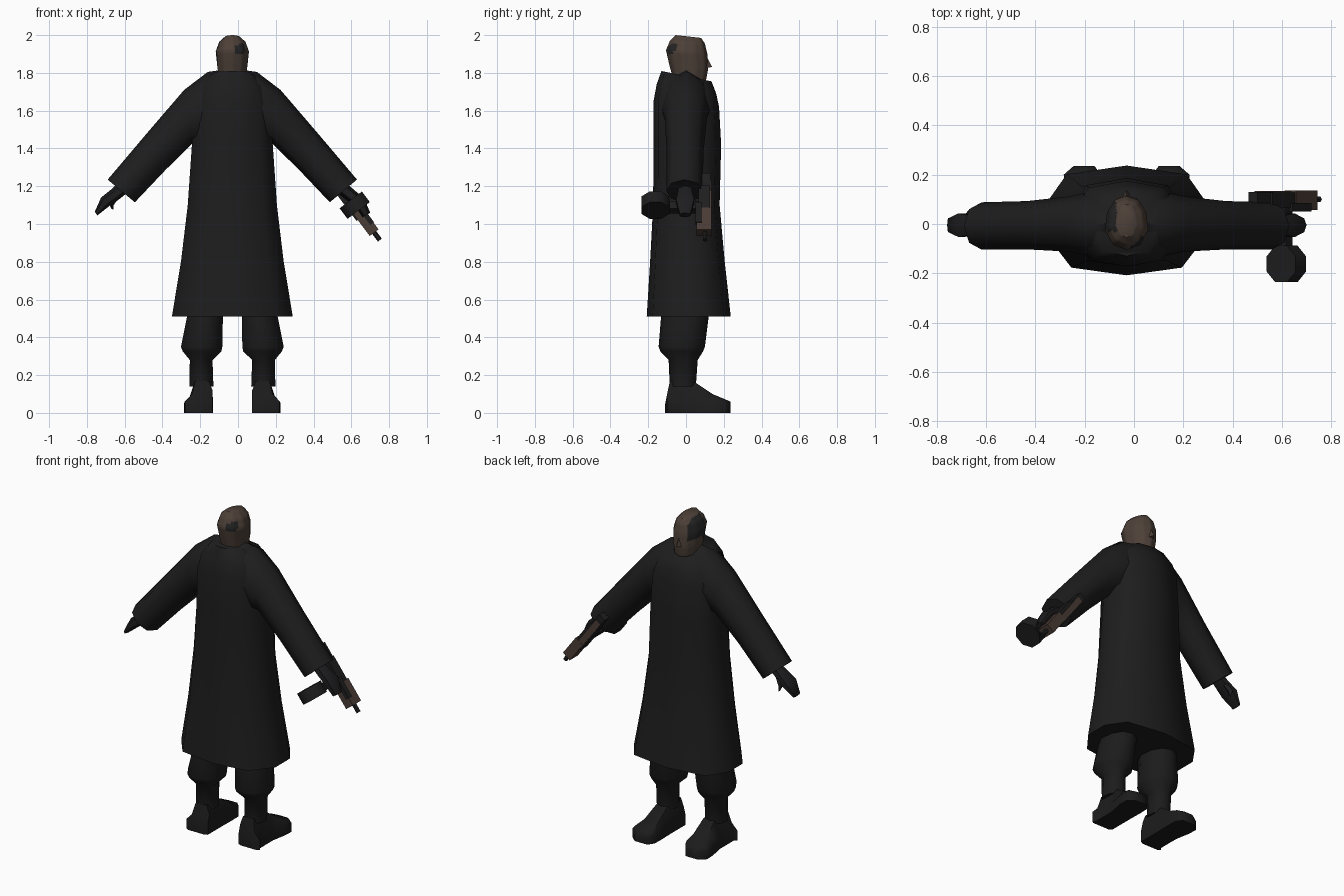
import bpy, bmesh, math
from mathutils import Vector, Matrix

if "Cube" in bpy.data.objects:
    bpy.data.objects.remove(bpy.data.objects["Cube"])

CX = -0.03  # body centre line


def material(name, rgb):
    m = bpy.data.materials.new(name)
    m.diffuse_color = (*rgb, 1)
    m.use_nodes = True
    m.node_tree.nodes["Principled BSDF"].inputs["Base Color"].default_value = m.diffuse_color
    return m


COAT = material("coat black", (0.0125, 0.0125, 0.0125))
CLOTH = material("trouser black", (0.0115, 0.0115, 0.012))
GLOVE = material("glove black", (0.0125, 0.0125, 0.014))
SKIN = material("skin brown", (0.075, 0.052, 0.04))
PATCH = material("dark patch", (0.017, 0.017, 0.017))
METAL = material("gun metal", (0.013, 0.013, 0.014))
WOOD = material("gun brown", (0.07, 0.045, 0.036))


def finish(name, bm, mats, angle=60):
    bmesh.ops.recalc_face_normals(bm, faces=bm.faces)
    me = bpy.data.meshes.new(name)
    bm.to_mesh(me)
    bm.free()
    for m in mats:
        me.materials.append(m)
    ob = bpy.data.objects.new(name, me)
    bpy.context.collection.objects.link(ob)
    bpy.ops.object.select_all(action='DESELECT')
    ob.select_set(True)
    bpy.context.view_layer.objects.active = ob
    bpy.ops.object.shade_smooth_by_angle(angle=math.radians(angle))
    return ob


def loft(rings):
    """Skin a list of equal-length point rings and cap both ends."""
    bm = bmesh.new()
    vs = [[bm.verts.new(p) for p in r] for r in rings]
    n = len(vs[0])
    for a, b in zip(vs, vs[1:]):
        for i in range(n):
            j = (i + 1) % n
            bm.faces.new((a[i], a[j], b[j], b[i]))
    bm.faces.new(vs[0])
    bm.faces.new(vs[-1])
    return bm


BOXY = [(0, -1), (.7, -.86), (1, -.3), (1, .35), (.76, .84), (0, 1)]
ROUND = [(0, -1), (.62, -.8), (1, -.25), (.9, .4), (.55, .85), (0, 1)]


def flat_ring(half, z, hx, yb, yf, zf=None, cx=CX):
    """Horizontal ring from a half outline, with the front at height zf."""
    zf = z if zf is None else zf
    full = half + [(-x, y) for x, y in half[-2:0:-1]]
    return [(cx + hx * x, (yb + yf) / 2 + y * (yf - yb) / 2,
             z + (zf - z) * (y + 1) / 2) for x, y in full]


def limb_ring(top, bottom, w, cy, n=8):
    """Ring across a limb between two (x, z) outline points."""
    t, b = Vector((top[0], cy, top[1])), Vector((bottom[0], cy, bottom[1]))
    pts = []
    for i in range(n):
        a = 2 * math.pi * i / n
        pts.append((t + b) / 2 + (t - b) / 2 * math.cos(a) + Vector((0, w * math.sin(a), 0)))
    return pts


def limb(name, s, sections, mat, n=8):
    rings = [limb_ring((CX + s * t[0], t[1]), (CX + s * b[0], b[1]), w, cy, n)
             for t, b, w, cy in sections]
    return finish(name, loft(rings), [mat])


# Long coat
finish("coat", loft([
    flat_ring(BOXY, 0.51, 0.32, -0.208, 0.237),
    flat_ring(BOXY, 0.80, 0.272, -0.19, 0.205),
    flat_ring(BOXY, 1.10, 0.236, -0.174, 0.178),
    flat_ring(BOXY, 1.42, 0.214, -0.172, 0.186),
    flat_ring(BOXY, 1.65, 0.205, -0.172, 0.175, 1.62),
    flat_ring(BOXY, 1.74, 0.18, -0.155, 0.16, 1.69),
    flat_ring(BOXY, 1.81, 0.115, -0.13, 0.135, 1.755),
]), [COAT], 80)

# Head with a few dark painted areas
bm = loft([
    flat_ring(ROUND, 1.70, 0.058, -0.07, 0.07),
    flat_ring(ROUND, 1.80, 0.073, -0.077, 0.106, 1.76),
    flat_ring(ROUND, 1.85, 0.080, -0.09, 0.117, 1.82),
    flat_ring(ROUND, 1.92, 0.088, -0.106, 0.113, 1.90),
    flat_ring(ROUND, 1.97, 0.070, -0.085, 0.10, 1.955),
    flat_ring(ROUND, 2.00, 0.036, -0.055, 0.08, 1.985),
])
bmesh.ops.subdivide_edges(bm, edges=bm.edges, cuts=3, use_grid_fill=True)
for f in bm.faces:
    c = f.calc_center_median()
    side = c.x < -0.07 and -0.03 < c.y < 0.095 and 1.865 < c.z < 1.985
    back = c.y < -0.05 and -0.02 < c.x < 0.036 and 1.90 < c.z < 1.95
    f.material_index = 1 if side or back else 0
finish("head", bm, [SKIN, PATCH], 50)

# Nose
bm = bmesh.new()
for p in [(-.018, .108, 1.825), (.018, .108, 1.825), (0, .108, 1.89), (0, .138, 1.832)]:
    bm.verts.new((CX + p[0], p[1], p[2]))
bmesh.ops.convex_hull(bm, input=bm.verts)
finish("nose", bm, [SKIN])

for s, side in ((-1, "left"), (1, "right")):
    # Sleeve
    limb(side + "_sleeve", s, [
        ((0.06, 1.815), (0.10, 1.42), 0.13, 0.0),
        ((0.13, 1.805), (0.17, 1.42), 0.13, 0.0),
        ((0.255, 1.71), (0.212, 1.425), 0.112, 0.0),
        ((0.45, 1.483), (0.355, 1.285), 0.098, -0.005),
        ((0.66, 1.235), (0.516, 1.115), 0.096, -0.008),
    ], COAT)

    # Hand and thumb
    tip = ((0.728, 1.065), (0.715, 1.045)) if s < 0 else ((0.73, 1.06), (0.69, 1.035))
    limb(side + "_hand", s, [
        ((0.60, 1.22), (0.55, 1.17), 0.038, -0.005),
        ((0.645, 1.18), (0.60, 1.13), 0.045, -0.005),
        ((0.695, 1.14), (0.645, 1.10), 0.055, -0.005),
        (*tip, 0.032, -0.005),
    ], GLOVE, 6)
    limb(side + "_thumb", s, [
        ((0.635, 1.15), (0.60, 1.14), 0.018, 0.025),
        ((0.655, 1.11), (0.628, 1.10), 0.018, 0.038),
        ((0.640, 1.08), (0.628, 1.075), 0.01, 0.042),
    ], GLOVE, 4)

    # Trouser leg
    rows = [(0.56, .045, .235, -.13, .125), (0.51, .05, .24, -.132, .12),
            (0.35, .053, .272, -.145, .10), (0.325, .058, .262, -.135, .09),
            (0.28, .105, .225, -.092, .062), (0.14, .10, .228, -.086, .052)]
    finish(side + "_leg", loft([
        flat_ring(ROUND, z, (b - a) / 2, yb, yf, cx=CX + s * (a + b) / 2)
        for z, a, b, yb, yf in rows]), [CLOTH])

    # Boot, swept from heel to toe
    foot = [(-.11, .125, .235, .05), (-.10, .105, .25, .10), (-.085, .105, .235, .17),
            (.05, .105, .235, .16), (.14, .103, .252, .10),
            (.20, .105, .255, .075), (.235, .13, .215, .06)]
    rings = []
    for y, a, b, h in foot:
        m = 0.018 + 0.02 * (h > 0.09)
        sec = [(a, 0), (b, 0), (b, min(.06, h * .7)), (b - m, h), (a + m / 2, h), (a, h * .7)]
        rings.append([(CX + s * u, y, z) for u, z in sec])
    finish(side + "_boot", loft(rings), [CLOTH])

# Gun frame: local x runs toward the muzzle, local y is world y
d, p = Vector((0.6, 0, -0.8)), Vector((0.8, 0, 0.6))
GUN = Matrix.Translation((0.61, 0, 1.09)) @ Matrix((d, (0, 1, 0), p)).transposed().to_4x4()


def gun_box(name, x, y, z, mat):
    bm = bmesh.new()
    bmesh.ops.create_cube(bm, size=1)
    for v in bm.verts:
        v.co = GUN @ Vector([(r[0] + r[1]) / 2 + c * (r[1] - r[0])
                             for r, c in zip((x, y, z), v.co)])
    return finish(name, bm, [mat], 30)


def gun_tube(name, centre, r, length, sides, mat):
    bm = bmesh.new()
    bmesh.ops.create_cone(bm, cap_ends=True, segments=sides, radius1=r, radius2=r, depth=length)
    turn = Matrix.Rotation(math.pi / 2, 4, 'Y') @ Matrix.Rotation(math.pi / sides, 4, 'Z')
    bmesh.ops.transform(bm, matrix=GUN @ Matrix.Translation(centre) @ turn, verts=bm.verts)
    return finish(name, bm, [mat], 50)


gun_box("gun_receiver", (-0.12, 0.07), (0.065, 0.128), (-0.03, 0.03), METAL)
gun_box("gun_stock", (-0.21, -0.10), (0.085, 0.13), (-0.025, 0.02), METAL)
gun_box("gun_side_panel", (-0.17, 0.05), (0.126, 0.134), (-0.024, 0.012), WOOD)
gun_box("gun_handguard", (0.03, 0.175), (0.056, 0.135), (-0.022, 0.036), WOOD)
gun_box("gun_top_rail", (0.0, 0.13), (0.05, 0.085), (0.015, 0.04), METAL)
gun_tube("gun_barrel", (0.18, 0.1, 0.008), 0.013, 0.09, 6, METAL)
gun_box("gun_grip", (-0.02, 0.025), (-0.10, 0.07), (-0.022, 0.022), METAL)
gun_tube("gun_drum", (-0.003, -0.162, 0.012), 0.08, 0.07, 8, METAL)
